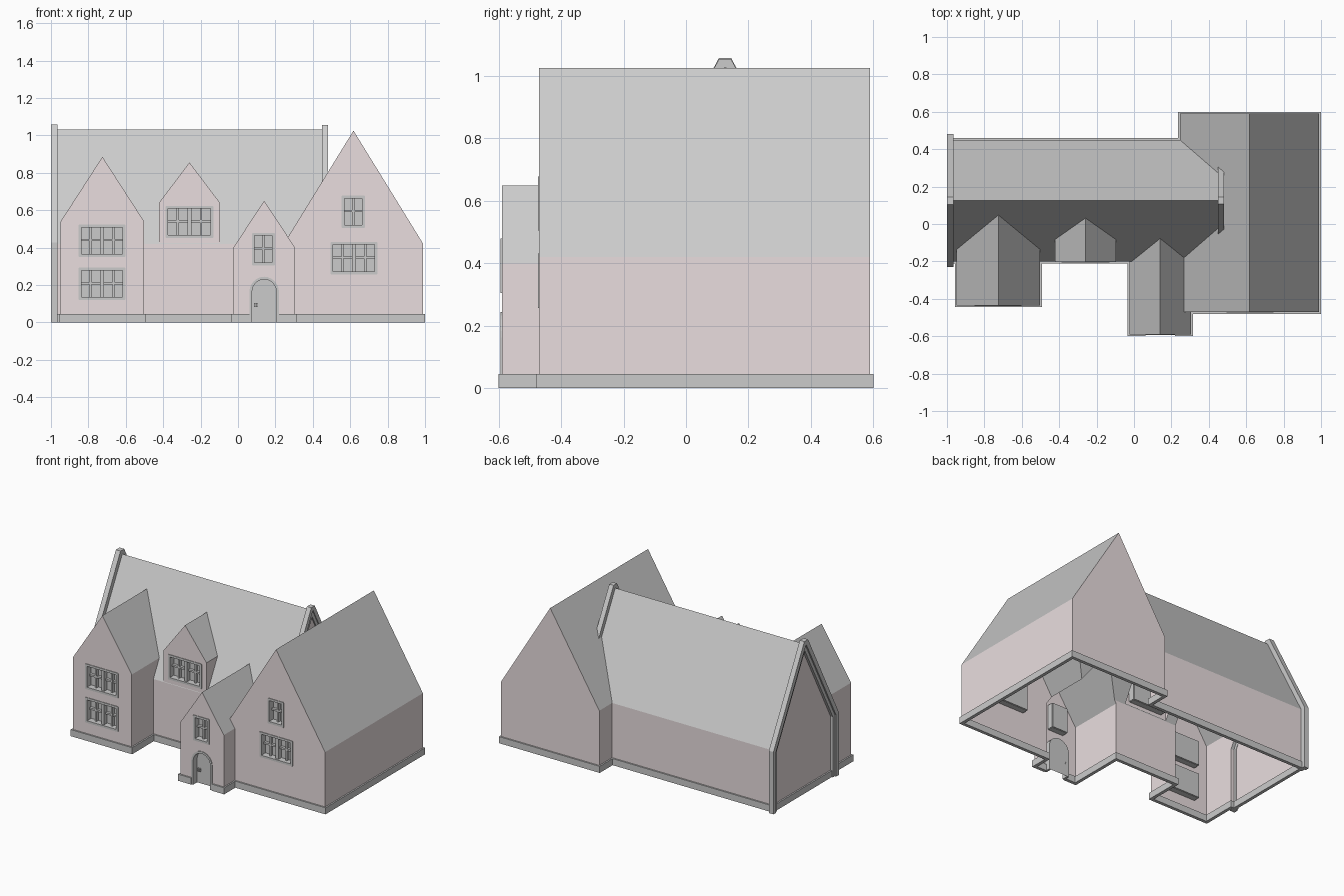
import bpy, bmesh, math
from mathutils import Vector

if "Cube" in bpy.data.objects:
    bpy.data.objects.remove(bpy.data.objects["Cube"])

def material(name, rgb):
    m = bpy.data.materials.new(name)
    m.diffuse_color = (*rgb, 1)
    m.use_nodes = True
    m.node_tree.nodes["Principled BSDF"].inputs["Base Color"].default_value = m.diffuse_color
    return m

WALL = material("wall_pink", (0.82, 0.73, 0.74))
GREY = material("plain_grey", (0.8, 0.8, 0.8))
MAP = {'x': lambda p, a: (a, p[0], p[1]),
       'y': lambda p, a: (p[0], a, p[1]),
       'z': lambda p, a: (p[0], p[1], a)}

def finish(name, bm, mats=()):
    bmesh.ops.recalc_face_normals(bm, faces=bm.faces)
    me = bpy.data.meshes.new(name)
    for m in mats:
        me.materials.append(m)
    if len(mats) == 2:
        for f in bm.faces:
            f.normal_update()
            f.material_index = 1 if f.normal.z > 0.1 else 0
    bm.to_mesh(me)
    bm.free()
    ob = bpy.data.objects.new(name, me)
    bpy.context.collection.objects.link(ob)
    return ob

def prism(name, pts, axis, a0, a1, mats=()):
    """Extrude a 2D profile along an axis."""
    bm = bmesh.new()
    rings = [[bm.verts.new(MAP[axis](p, a)) for p in pts] for a in (a0, a1)]
    n = len(pts)
    for r in rings:
        bm.faces.new(r)
    for i in range(n):
        j = (i + 1) % n
        bm.faces.new((rings[0][i], rings[0][j], rings[1][j], rings[1][i]))
    return finish(name, bm, mats)

def ribbon(name, pts, o1, o2, axis, a0, a1):
    """Strip following a 2D path with mitred corners, extruded along an axis."""
    P = [Vector(p) for p in pts]
    N = []
    for a, b in zip(P, P[1:]):
        d = (b - a).normalized()
        N.append(Vector((-d.y, d.x)))
    bm = bmesh.new()
    rows = []
    for i, p in enumerate(P):
        n1, n2 = N[max(i - 1, 0)], N[min(i, len(N) - 1)]
        m = (n1 + n2) / (1 + n1.dot(n2))
        rows.append([bm.verts.new(MAP[axis](p + m * o, a))
                     for o, a in ((o1, a0), (o2, a0), (o2, a1), (o1, a1))])
    for r, s in zip(rows, rows[1:]):
        for k in range(4):
            bm.faces.new((r[k], r[(k + 1) % 4], s[(k + 1) % 4], s[k]))
    bm.faces.new(rows[0])
    bm.faces.new(rows[-1])
    return finish(name, bm)

def boxes(name, lst, mats=()):
    bm = bmesh.new()
    for x0, x1, y0, y1, z0, z1 in lst:
        r = bmesh.ops.create_cube(bm, size=1)
        for v in r['verts']:
            v.co = ((x0 + x1) / 2 + v.co.x * (x1 - x0), (y0 + y1) / 2 + v.co.y * (y1 - y0),
                    (z0 + z1) / 2 + v.co.z * (z1 - z0))
    return finish(name, bm, mats)

def combine(ob, other, op):
    m = ob.modifiers.new("join", 'BOOLEAN')
    m.operation, m.solver, m.object = op, 'EXACT', other
    bpy.context.view_layer.objects.active = ob
    bpy.ops.object.modifier_apply(modifier=m.name)
    bpy.data.objects.remove(other)

def gable(name, axis, l, r, bottom, eave, ridge, a0, a1):
    pts = [(l, bottom), (r, bottom), (r, eave), ((l + r) / 2, ridge), (l, eave)]
    return prism(name, pts, axis, a0, a1, (WALL, GREY))

# House shell: long main range plus front-facing gabled blocks
house = gable("house_shell", 'x', -0.2, 0.45, -0.1, 0.42, 1.03, -0.972, 0.467)
for args in (("wing", 'y', 0.245, 0.99, -0.12, 0.42, 1.025, -0.47, 0.59),
             ("bay", 'y', -0.948, -0.502, -0.14, 0.54, 0.885, -0.435, 0.1),
             ("porch", 'y', -0.025, 0.305, -0.16, 0.40, 0.65, -0.59, 0.08),
             ("dormer", 'y', -0.422, -0.097, 0.425, 0.64, 0.855, -0.203, 0.1)):
    combine(house, gable(*args), 'UNION')

# Windows: pocket in the wall, frame, casement bars
def window(name, x0, x1, z0, z1, y, casements):
    combine(house, boxes("pocket", [(x0, x1, y - 0.05, y + 0.045, z0, z1)], (GREY, GREY)), 'DIFFERENCE')
    f, y0, y1 = 0.012, y - 0.004, y + 0.04
    parts = [(x0 - .003, x0 + f, y0, y1, z0, z1), (x1 - f, x1 + .003, y0, y1, z0, z1),
             (x0, x1, y0, y1, z0 - .003, z0 + f), (x0, x1, y0, y1, z1 - f, z1 + .003)]
    w = (x1 - x0) / casements
    zm = z0 + (z1 - z0) * 0.52
    for i in range(casements):
        c = x0 + w * (i + 0.5)
        parts.append((c - .006, c + .006, y + .02, y1, z0, z1))
        if i:
            b = x0 + w * i
            parts.append((b - .011, b + .011, y + .008, y1, z0, z1))
    parts.append((x0, x1, y + .021, y1, zm - .006, zm + .006))
    boxes(name, parts)

window("bay_upper_window", -0.85, -0.605, 0.353, 0.52, -0.435, 2)
window("bay_lower_window", -0.85, -0.605, 0.123, 0.29, -0.435, 2)
window("dormer_window", -0.385, -0.135, 0.455, 0.62, -0.203, 2)
window("wing_lower_window", 0.497, 0.742, 0.26, 0.428, -0.47, 2)
window("wing_upper_window", 0.557, 0.675, 0.508, 0.675, -0.47, 1)
window("porch_window", 0.077, 0.194, 0.308, 0.476, -0.59, 1)

# Arched doorway, surround and knob
arch = [(0.14 - 0.075 * math.cos(t), 0.163 + 0.077 * math.sin(t))
        for t in (math.pi * i / 12 for i in range(13))]
combine(house, prism("door_pocket", [(0.065, -0.3)] + arch + [(0.215, -0.3)], 'y',
                     -0.65, -0.55, (GREY, GREY)), 'DIFFERENCE')
ribbon("door_surround", [(0.065, 0)] + arch + [(0.215, 0)], -0.01, 0.004, 'y', -0.594, -0.55)
boxes("door_handle", [(0.085 + i * .012, 0.093 + i * .012, -0.562, -0.549, 0.083 + j * .012, 0.091 + j * .012)
                      for i in (0, 1) for j in (0, 1)])

# Make cut faces grey and open the shell at ground level
bm = bmesh.new()
bm.from_mesh(house.data)
bmesh.ops.bisect_plane(bm, geom=bm.verts[:] + bm.edges[:] + bm.faces[:], plane_co=(0, 0, 0),
                       plane_no=(0, 0, 1), clear_inner=True)
for f in bm.faces:
    c = f.calc_center_median()
    front = min((-0.435, -0.203, -0.47, -0.59), key=lambda y: abs(c.y - 0.045 - y))
    if f.normal.y < -0.9 and (abs(c.y - front - 0.045) < 0.002 or abs(c.y + 0.55) < 0.002):
        f.material_index = 1
bm.to_mesh(house.data)
bm.free()

# Plinth round the footprint, broken at the door
foot = [(0.218, -0.59), (0.305, -0.59), (0.305, -0.47), (0.99, -0.47), (0.99, 0.59), (0.245, 0.59),
        (0.245, 0.45), (-0.972, 0.45), (-0.972, -0.2), (-0.948, -0.2), (-0.948, -0.435),
        (-0.502, -0.435), (-0.502, -0.2), (-0.025, -0.2), (-0.025, -0.59), (0.062, -0.59)]
ribbon("plinth", foot, -0.01, 0.012, 'z', 0, 0.045)

# Gable copings: raised band over the roof edge plus an inner fillet on the gable face
left = [(-0.2, 0), (-0.2, 0.42), (0.123, 1.027), (0.127, 1.027), (0.45, 0.42), (0.45, 0)]
ribbon("left_coping", left, 0, 0.03, 'x', -1.0, -0.965)
ribbon("left_coping_fillet", left[:2] + [(0.125, 1.03)] + left[4:], -0.022, 0.002, 'x', -0.99, -0.97)
right = [(-0.03, 0.739), (0.123, 1.027), (0.127, 1.027), (0.28, 0.739)]
ribbon("right_coping", right, 0, 0.028, 'x', 0.449, 0.482)
ribbon("right_coping_fillet", [right[0], (0.125, 1.03), right[3]], -0.022, 0.002, 'x', 0.465, 0.476)
